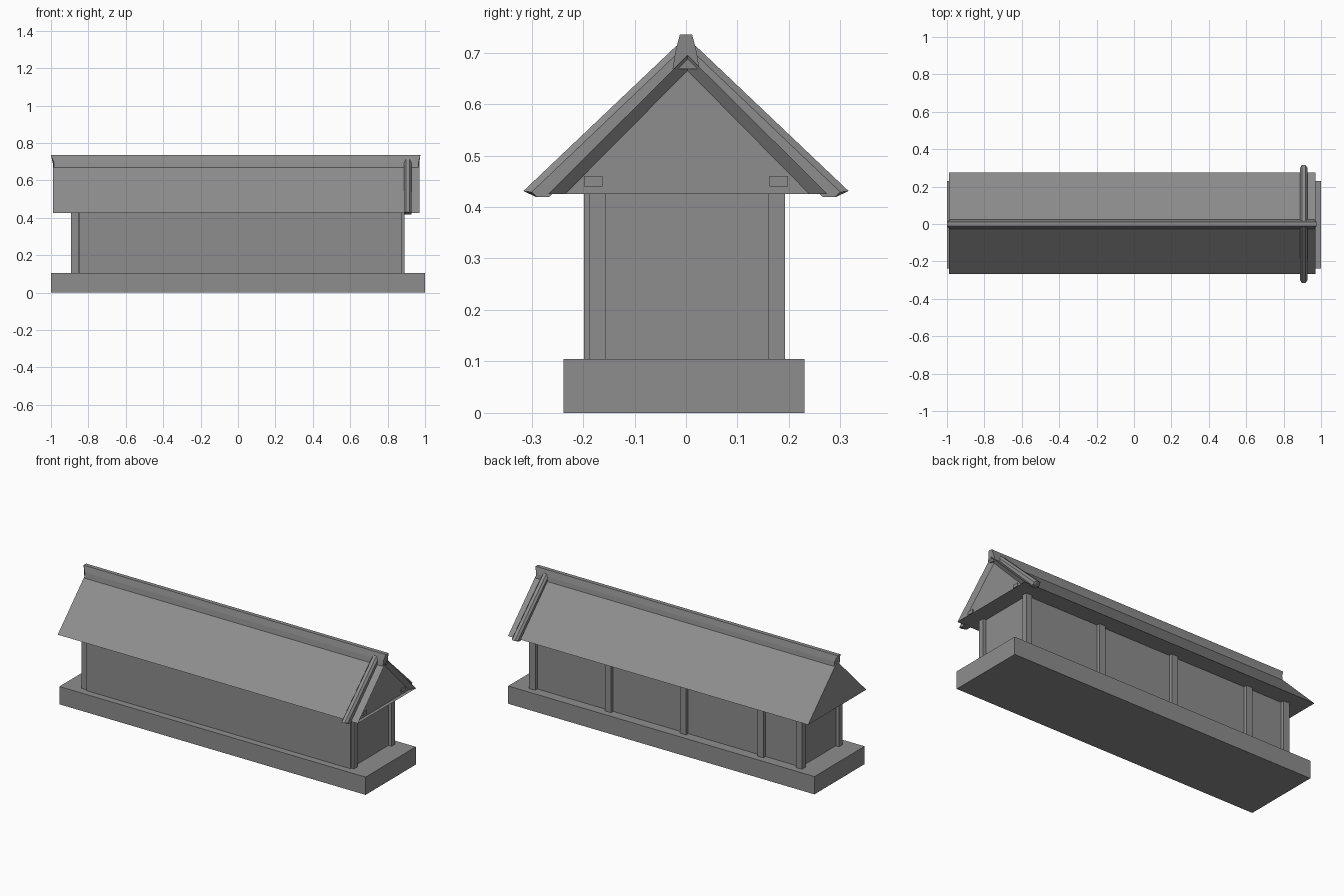
import bpy
import bmesh

cube = bpy.data.objects.get("Cube")
if cube:
    bpy.data.objects.remove(cube, do_unlink=True)

# One plain grey for the whole building
GREY = 0.27
grey = bpy.data.materials.new("plain grey")
grey.use_nodes = True
grey.diffuse_color = (GREY, GREY, GREY, 1)
grey.node_tree.nodes["Principled BSDF"].inputs["Base Color"].default_value = (GREY, GREY, GREY, 1)


def finish(name, bm):
    bmesh.ops.recalc_face_normals(bm, faces=bm.faces)
    mesh = bpy.data.meshes.new(name)
    bm.to_mesh(mesh)
    bm.free()
    mesh.materials.append(grey)
    obj = bpy.data.objects.new(name, mesh)
    bpy.context.collection.objects.link(obj)
    return obj


def loft(name, sections):
    """Join equal-length (x, outline in y and z) sections into a closed solid."""
    bm = bmesh.new()
    rings = [[bm.verts.new((x, y, z)) for y, z in outline] for x, outline in sections]
    for a, b in zip(rings, rings[1:]):
        for i in range(len(a)):
            j = (i + 1) % len(a)
            bm.faces.new((a[i], a[j], b[j], b[i]))
    bm.faces.new(rings[0])
    bm.faces.new(rings[-1])
    return finish(name, bm)


def box(name, x0, x1, y0, y1, z0, z1):
    outline = [(y0, z0), (y1, z0), (y1, z1), (y0, z1)]
    return loft(name, [(x0, outline), (x1, outline)])


FLOOR, EAVE = 0.105, 0.425

# Plinth and walls
box("plinth", -1, 1, -0.238, 0.23, 0, FLOOR)
box("hall_walls", -0.87, 0.87, -0.17, 0.172, FLOOR, EAVE)
box("front_wall", -0.85, 0.875, -0.198, -0.165, FLOOR, EAVE)

# Corner posts and posts along the back wall
for side, x in (("right", -0.872), ("left", 0.87)):
    box("front_post_" + side, x - 0.02, x + 0.02, -0.188, -0.155, FLOOR, EAVE)
for i, x in enumerate((-0.872, -0.62, -0.115, 0.375, 0.87)):
    box(f"back_post_{i + 1}", x - 0.02, x + 0.02, 0.16, 0.192, FLOOR, EAVE)

# Gabled roof, its left end sloping inward to the gable board
outer = [(-0.268, EAVE), (0.275, EAVE), (0.003, 0.695)]
inner = [(-0.235, EAVE), (0.24, EAVE), (0.003, 0.665)]
loft("roof", [(-0.99, outer), (0.97, outer), (0.95, inner)])

# Purlin ends on the gable board
for side, y in (("front", -0.18), ("back", 0.18)):
    box("purlin_end_" + side, 0.945, 0.956, y - 0.018, y + 0.018, 0.44, 0.46)

# Ridge cap with raked ends
half = [(0.026, 0.668), (0.021, 0.7), (0.012, 0.735)]
cap = half + [(-y, z) for y, z in reversed(half)]
ridge = loft("ridge_cap", [(-0.985, cap), (0.965, cap)])
for v in ridge.data.vertices:
    if v.co.z > 0.72:
        v.co.x += 0.01 if v.co.x > 0 else -0.015

# Descending ridge ribs with rounded tops near the left end
rib = [(0, 0.685), (0.265, 0.42), (0.29, 0.419), (0.316, 0.431), (0.02, 0.712), (0, 0.72)]
for side, s in (("front", -1), ("back", 1)):
    low = [(s * y, z) for y, z in rib]
    # Side outlines keep the underside and drop the crest
    slim = [(s * y, z) for y, z in rib[:3]] + [(s * 0.3, 0.429), (s * 0.015, 0.7), (0, 0.705)]
    loft("roof_rib_" + side, [(0.888, slim), (0.898, low), (0.917, low), (0.927, slim)])
